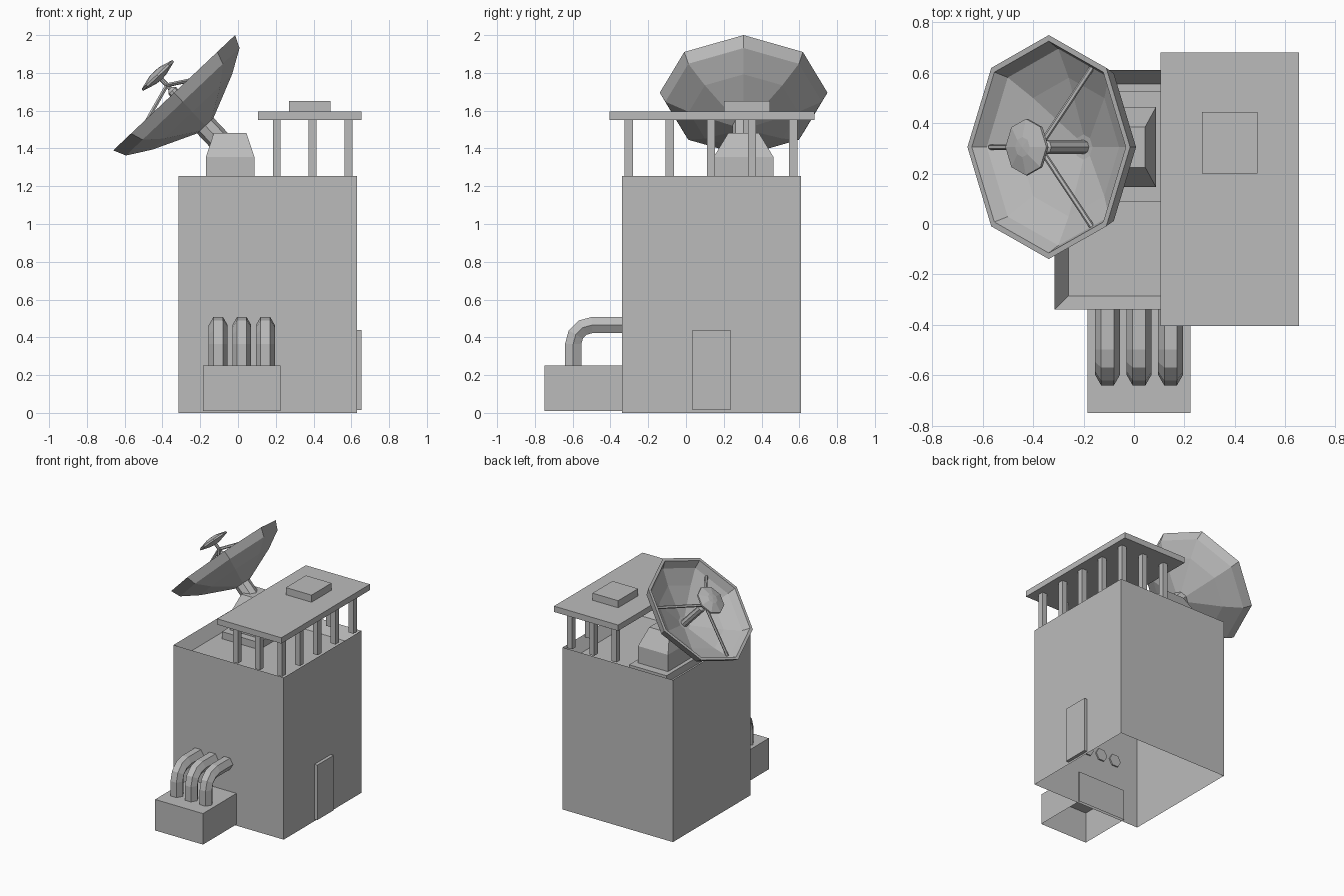
import bpy, bmesh, math
from mathutils import Vector, Matrix

if "Cube" in bpy.data.objects:
    bpy.data.objects.remove(bpy.data.objects["Cube"], do_unlink=True)

grey = bpy.data.materials.new("plain grey")
grey.use_nodes = True
GREY = (0.5, 0.5, 0.5, 1)
grey.diffuse_color = GREY
grey.node_tree.nodes["Principled BSDF"].inputs["Base Color"].default_value = GREY


def finish(name, bm, matrix=None):
    bmesh.ops.recalc_face_normals(bm, faces=bm.faces)
    if matrix:
        bm.transform(matrix)
    mesh = bpy.data.meshes.new(name)
    bm.to_mesh(mesh)
    bm.free()
    mesh.materials.append(grey)
    obj = bpy.data.objects.new(name, mesh)
    bpy.context.collection.objects.link(obj)
    return obj


def box_mesh(x, y, z, open_bottom=False):
    bm = bmesh.new()
    bmesh.ops.create_cube(bm, size=1)
    for v in bm.verts:
        v.co = [a + (c + 0.5) * (b - a) for c, (a, b) in zip(v.co, (x, y, z))]
    if open_bottom:
        bm.normal_update()
        bottom = [f for f in bm.faces if f.normal.z < -0.9]
        bmesh.ops.delete(bm, geom=bottom, context="FACES_ONLY")
    return bm


def box(name, x, y, z, open_bottom=False):
    return finish(name, box_mesh(x, y, z, open_bottom))


def top_face(bm):
    return max(bm.faces, key=lambda f: f.calc_center_median().z)


def lathe(name, profile, sides, matrix):
    """Revolve (radius, height) points about z; zero radius makes a tip."""
    bm = bmesh.new()
    rings = []
    for r, h in profile:
        count = sides if r > 0 else 1
        rings.append([bm.verts.new((r * math.cos(math.tau * i / sides),
                                    r * math.sin(math.tau * i / sides), h))
                      for i in range(count)])
    for a, b in zip(rings, rings[1:]):
        for i in range(sides):
            j = (i + 1) % sides
            quad = [a[i % len(a)], a[j % len(a)], b[j % len(b)], b[i % len(b)]]
            bm.faces.new(list(dict.fromkeys(quad)))
    return finish(name, bm, matrix)


def rod(name, start, end, radius, sides):
    start, end = Vector(start), Vector(end)
    axis = end - start
    turn = axis.to_track_quat("Z", "Y").to_matrix().to_4x4()
    profile = [(0, 0), (radius, 0), (radius, axis.length), (0, axis.length)]
    return lathe(name, profile, sides, Matrix.Translation(start) @ turn)


# Main building: open underneath, roof sunk inside a parapet
bm = box_mesh((-0.315, 0.63), (-0.34, 0.61), (0, 1.255), True)
roof = top_face(bm)
bmesh.ops.inset_region(bm, faces=[roof], thickness=0.078)
for v in roof.verts:
    v.co.z = 1.17
finish("building", bm)
box("side_door", (0.62, 0.655), (0.035, 0.235), (0.015, 0.44))

# Canopy on a U of posts
box("canopy_slab", (0.105, 0.655), (-0.405, 0.68), (1.55, 1.595))
box("canopy_hatch", (0.27, 0.49), (0.20, 0.445), (1.59, 1.65))
post_spots = [(0.585, -0.303 + 0.2175 * i) for i in range(5)]
post_spots += [(x, y) for x in (0.205, 0.395) for y in (-0.303, 0.567)]
for x, y in post_spots:
    box("canopy_post", (x - 0.021, x + 0.021), (y - 0.022, y + 0.022), (1.25, 1.555))

# Front utility box with three bent hexagonal pipes
box("utility_box", (-0.185, 0.225), (-0.75, -0.33), (0.01, 0.25), True)
BEND, R = 0.10, 0.05
path = [(-0.597, 0.235, 0)]
for k in range(4):
    a = math.radians(30 * k)
    path.append((-0.597 + BEND * (1 - math.cos(a)), 0.365 + BEND * math.sin(a), a))
path.append((-0.33, 0.465, math.pi / 2))
for cx in (-0.105, 0.02, 0.145):
    bm = bmesh.new()
    rings = []
    for y, z, lean in path:
        ring = []
        for i in range(6):
            t = math.tau * i / 6
            side = R * math.sin(t)
            ring.append(bm.verts.new((cx + R * math.cos(t), y + side * math.cos(lean),
                                      z - side * math.sin(lean))))
        rings.append(ring)
    for a, b in zip(rings, rings[1:]):
        for i in range(6):
            j = (i + 1) % 6
            bm.faces.new((a[i], a[j], b[j], b[i]))
    bm.faces.new(rings[0])
    bm.faces.new(rings[-1])
    finish("bent_pipe", bm)

# Dish pedestal on a low platform
box("roof_platform", (-0.2, 0.12), (0.09, 0.525), (1.165, 1.225))
bm = box_mesh((-0.17, 0.087), (0.147, 0.463), (1.22, 1.355))
cap = bmesh.ops.extrude_face_region(bm, geom=[top_face(bm)])["geom"]
for v in (g for g in cap if isinstance(g, bmesh.types.BMVert)):
    v.co = (-0.0415 + (v.co.x + 0.0415) * 0.67, 0.305 + (v.co.y - 0.305) * 0.51, 1.483)
bmesh.ops.delete(bm, geom=[f for f in bm.faces if all(abs(v.co.z - 1.355) < 0.001 for v in f.verts)],
                 context="FACES_ONLY")
finish("dish_pedestal", bm)

# Dish frame: local x climbs the rim, local z is the dish axis
tilt = Matrix.Translation((-0.338, 0.305, 1.695)) @ Matrix.Rotation(math.radians(-43.4), 4, "Y")
lathe("dish_bowl", [(0, -0.245), (0.06, -0.24), (0.29, -0.14), (0.414, -0.066), (0.444, 0),
                    (0.42, 0), (0.39, -0.055), (0.275, -0.115), (0.05, -0.2), (0, -0.205)], 8, tilt)
rod("dish_arm", tilt @ Vector((0, 0, -0.225)), tilt @ Vector((0, 0, -0.46)), 0.06, 8)
lathe("feed_horn", [(0, -0.21), (0.028, -0.21), (0.028, 0.015), (0.012, 0.03),
                    (0.012, 0.11), (0, 0.11)], 8, tilt)
lathe("sub_reflector", [(0, 0.095), (0.04, 0.1), (0.112, 0.12), (0.112, 0.132),
                        (0.04, 0.152), (0, 0.155)], 8, tilt)
for deg in (60, 180, 300):
    a = math.radians(deg)
    foot = Vector((0.375 * math.cos(a), 0.375 * math.sin(a), -0.06))
    rod("feed_strut", tilt @ foot, tilt @ Vector((0, 0, 0.055)), 0.011, 6)
